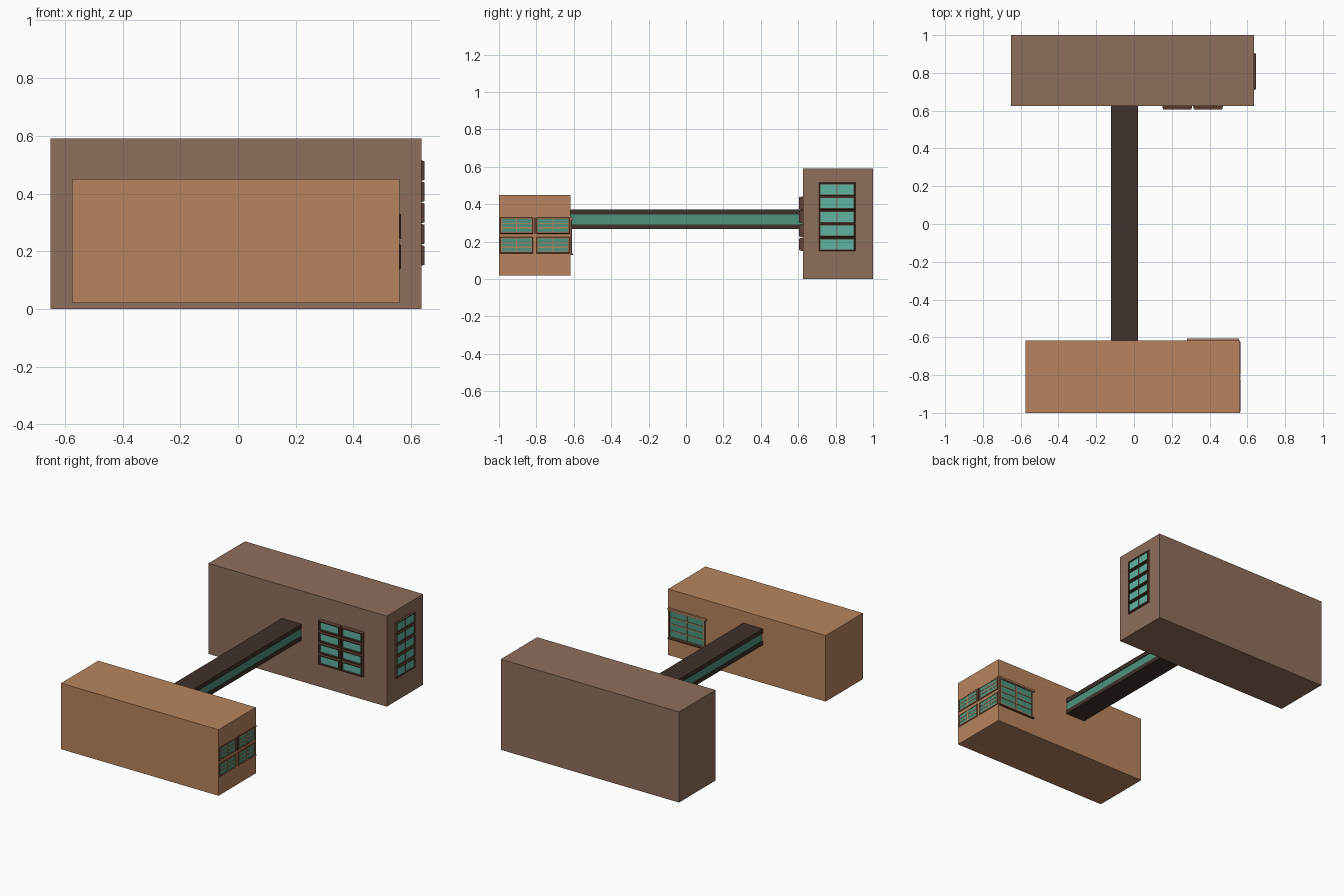
import bpy
import bmesh

cube = bpy.data.objects.get("Cube")
if cube:
    bpy.data.objects.remove(cube, do_unlink=True)


def srgb(hex_code):
    vals = [int(hex_code[i:i + 2], 16) / 255 for i in (0, 2, 4)]
    return [v / 12.92 if v < 0.04045 else ((v + 0.055) / 1.055) ** 2.4 for v in vals] + [1]


def material(name, hex_code):
    mat = bpy.data.materials.new(name)
    mat.use_nodes = True
    mat.diffuse_color = srgb(hex_code)
    bsdf = next(n for n in mat.node_tree.nodes if n.type == "BSDF_PRINCIPLED")
    bsdf.inputs["Base Color"].default_value = mat.diffuse_color
    return mat


ORANGE = material("orange brick", "B8845E")
BROWN = material("brown brick", "8F6F5C")
DARK = material("dark bridge cladding", "3F312B")
FRAME = material("dark brown frame", "5F4034")
TEAL = material("teal glass", "4E937F")
AQUA = material("light teal glass", "5EB4A0")


def finish(name, bm, mats):
    bmesh.ops.recalc_face_normals(bm, faces=bm.faces)
    mesh = bpy.data.meshes.new(name)
    bm.to_mesh(mesh)
    bm.free()
    for mat in mats:
        mesh.materials.append(mat)
    obj = bpy.data.objects.new(name, mesh)
    bpy.context.collection.objects.link(obj)
    return obj


def add_box(bm, lo, hi, index=0):
    verts = bmesh.ops.create_cube(bm, size=1)["verts"]
    for v in verts:
        v.co = [(a + b) / 2 + c * (b - a) for a, b, c in zip(lo, hi, v.co)]
    for f in {f for v in verts for f in v.link_faces}:
        f.material_index = index


def box(name, lo, hi, mat):
    bm = bmesh.new()
    add_box(bm, lo, hi)
    return finish(name, bm, [mat])


# Wall mappings: along the wall, up, out of the wall
def east(wall):
    return lambda u, v, d: (wall + d, u, v)


def south(wall):
    return lambda u, v, d: (u, wall - d, v)


def north(wall):
    return lambda u, v, d: (u, wall + d, v)


def window(name, place, u0, u1, v0, v1, depth, rim, mats, cols=1, rows=1):
    """Bevelled frame with a recessed pane and glazing bars; mats = edge, face, glass, bars."""
    bm = bmesh.new()
    bevel = rim * 0.4
    steps = [(0, 0), (bevel, depth), (rim, depth), (rim, depth * 0.4)]
    loops = []
    for inset, d in steps:
        a, b, c, e = u0 + inset, u1 - inset, v0 + inset, v1 - inset
        loops.append([bm.verts.new(place(u, v, d)) for u, v in ((a, c), (b, c), (b, e), (a, e))])
    for k, (outer, inner) in enumerate(zip(loops, loops[1:])):
        for i in range(4):
            j = (i + 1) % 4
            bm.faces.new((outer[i], outer[j], inner[j], inner[i])).material_index = (0, 1, 0)[k]
    bm.faces.new(loops[-1]).material_index = 2

    # Glazing bars
    a, b, c, e = u0 + rim, u1 - rim, v0 + rim, v1 - rim
    half = 0.003

    def bar(p, q, r, s):
        lo, hi = place(p, r, depth * 0.3), place(q, s, depth * 0.8)
        add_box(bm, [min(x) for x in zip(lo, hi)], [max(x) for x in zip(lo, hi)], 3)

    for i in range(1, cols):
        u = a + (b - a) * i / cols
        bar(u - half, u + half, c, e)
    for i in range(1, rows):
        v = c + (e - c) * i / rows
        bar(a, b, v - half, v + half)
    return finish(name, bm, mats)


# Buildings
box("back_building", (-0.65, 0.625, 0), (0.635, 1.0, 0.59), BROWN)
box("front_building", (-0.575, -1.0, 0.02), (0.56, -0.617, 0.45), ORANGE)

# Glazed bridge between the buildings
box("bridge_floor", (-0.122, -0.617, 0.267), (0.02, 0.625, 0.293), DARK)
box("bridge_glass", (-0.117, -0.617, 0.293), (0.015, 0.625, 0.345), TEAL)
box("bridge_roof", (-0.122, -0.617, 0.345), (0.02, 0.625, 0.373), DARK)

# Back building windows: a stack on the end wall, two stacks facing the bridge
brown_set = [FRAME, FRAME, AQUA, BROWN]
pitch = 0.0735
for row in range(5):
    z = 0.15 + row * pitch
    window(f"end_window_{row + 1}", east(0.635), 0.71, 0.905, z, z + pitch - 0.002,
           0.012, 0.009, brown_set, cols=2)
    if row < 4:
        for col in range(2):
            x = 0.15 + col * 0.163
            window(f"court_window_{col + 1}_{row + 1}", south(0.625), x, x + 0.158,
                   z, z + pitch - 0.002, 0.02, 0.011, brown_set)

# Front building windows: two by two on the end wall
orange_set = [FRAME, ORANGE, TEAL, ORANGE]
for row, (z0, z1) in enumerate(((0.137, 0.226), (0.242, 0.33))):
    for col, y in enumerate((-0.995, -0.8)):
        window(f"front_end_window_{col + 1}_{row + 1}", east(0.56), y, y + 0.178, z0, z1,
               0.004, 0.01, orange_set, cols=2, rows=3)
box("end_mullion", (0.558, -0.814, 0.242), (0.564, -0.803, 0.33), FRAME)

# Large court window with lintel and sill
window("front_court_window", north(-0.617), 0.29, 0.555, 0.135, 0.325, 0.008, 0.011,
       orange_set, cols=2, rows=4)
box("court_lintel", (0.28, -0.619, 0.318), (0.557, -0.605, 0.33), ORANGE)
box("court_sill", (0.285, -0.619, 0.13), (0.557, -0.605, 0.138), FRAME)
